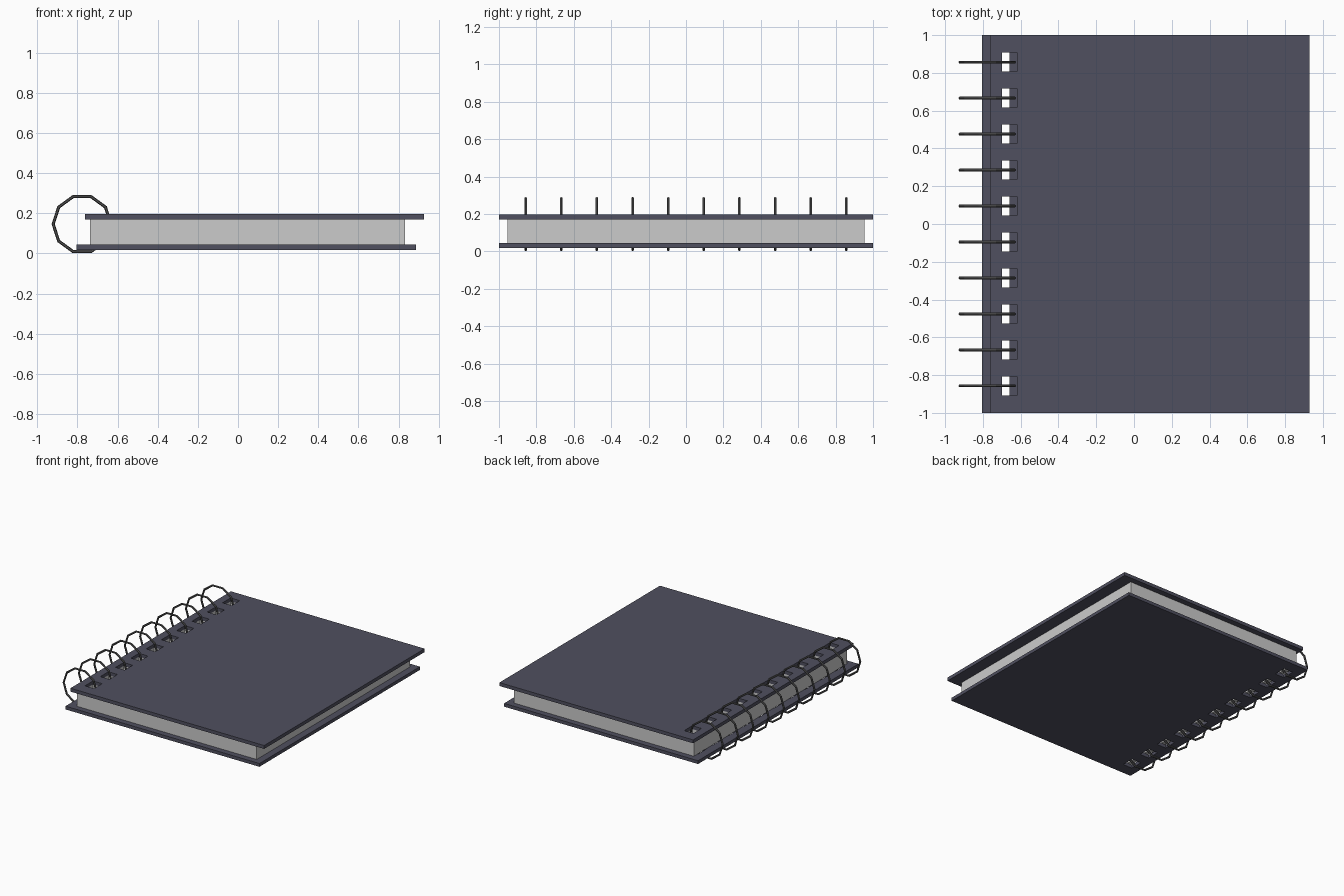
import bpy, bmesh, math

if "Cube" in bpy.data.objects:
    bpy.data.objects.remove(bpy.data.objects["Cube"])

RINGS = 10
PITCH = 0.1905
ring_ys = [(i - (RINGS - 1) / 2) * PITCH for i in range(RINGS)]


def material(name, color):
    m = bpy.data.materials.new(name)
    m.diffuse_color = (*color, 1)
    m.use_nodes = True
    m.node_tree.nodes["Principled BSDF"].inputs["Base Color"].default_value = m.diffuse_color
    return m


def punched_slab(name, x0, x1, half_y, z0, z1, hole_x0, hole_x1, mat=None):
    """Flat slab with a row of rectangular binding holes."""
    xs = [x0, hole_x0, hole_x1, x1]
    ys = [-half_y]
    for y in ring_ys:
        ys += [y - 0.05, y + 0.05]
    ys.append(half_y)
    bm = bmesh.new()
    grid = [[bm.verts.new((x, y, z0)) for y in ys] for x in xs]
    for i in range(len(xs) - 1):
        for j in range(len(ys) - 1):
            if i == 1 and j % 2 == 1:
                continue
            bm.faces.new((grid[i][j], grid[i + 1][j], grid[i + 1][j + 1], grid[i][j + 1]))
    ext = bmesh.ops.extrude_face_region(bm, geom=bm.faces[:], use_keep_orig=True)
    top = [g for g in ext["geom"] if isinstance(g, bmesh.types.BMVert)]
    bmesh.ops.translate(bm, verts=top, vec=(0, 0, z1 - z0))
    bmesh.ops.recalc_face_normals(bm, faces=bm.faces[:])
    me = bpy.data.meshes.new(name)
    bm.to_mesh(me)
    bm.free()
    ob = bpy.data.objects.new(name, me)
    bpy.context.collection.objects.link(ob)
    if mat:
        me.materials.append(mat)
    return ob


cover_mat = material("cover_dark", (0.08, 0.08, 0.115))
wire_mat = material("wire_dark", (0.09, 0.09, 0.09))

# covers and page block
punched_slab("back_cover", -0.805, 0.887, 1.0, 0.018, 0.044, -0.74, -0.66, cover_mat)
punched_slab("pages", -0.737, 0.832, 0.955, 0.044, 0.170, -0.70, -0.62)
punched_slab("front_cover", -0.762, 0.928, 1.0, 0.170, 0.197, -0.70, -0.62, cover_mat)

# ten-sided binding rings
for i, y in enumerate(ring_ys):
    bpy.ops.mesh.primitive_torus_add(
        location=(-0.777, y, 0.146), rotation=(math.pi / 2, 0, 0),
        major_segments=10, minor_segments=6,
        major_radius=0.144, minor_radius=0.008)
    ring = bpy.context.object
    ring.name = f"binding_ring_{i + 1}"
    ring.data.materials.append(wire_mat)
